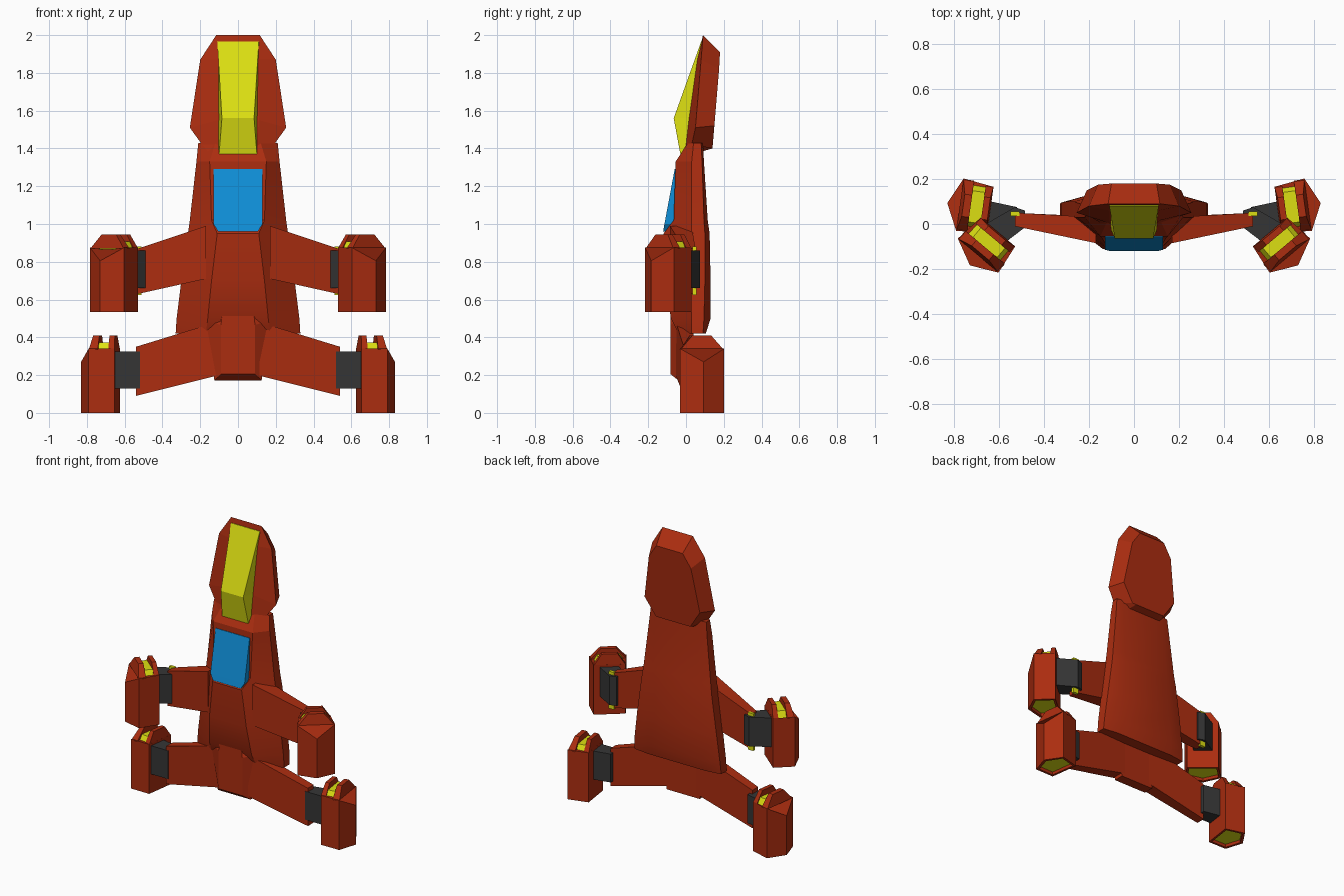
import bpy, bmesh, math
from mathutils import Vector

if "Cube" in bpy.data.objects:
    bpy.data.objects.remove(bpy.data.objects["Cube"])


def material(name, rgb):
    m = bpy.data.materials.new(name)
    m.use_nodes = True
    m.diffuse_color = (*rgb, 1)
    m.node_tree.nodes["Principled BSDF"].inputs["Base Color"].default_value = (*rgb, 1)
    return m


RED = material("rust red", (0.41, 0.026, 0.005))
YELLOW = material("bright yellow", (0.72, 0.74, 0.006))
BLUE = material("canopy blue", (0.005, 0.28, 0.70))
GREY = material("dark grey", (0.036, 0.036, 0.036))


def loft(name, rings, *mats, smooth=0, nozzle=False):
    """Skin a list of equal-length rings and cap both ends."""
    bm = bmesh.new()
    loops = [[bm.verts.new(p) for p in r] for r in rings]
    n = len(loops[0])
    for a, b in zip(loops, loops[1:]):
        for i in range(n):
            j = (i + 1) % n
            bm.faces.new((a[i], a[j], b[j], b[i]))
    base = bm.faces.new(loops[0])
    bm.faces.new(loops[-1])
    bmesh.ops.recalc_face_normals(bm, faces=bm.faces[:])
    if nozzle:
        bmesh.ops.inset_individual(bm, faces=[base], thickness=0.02)
        bmesh.ops.inset_individual(bm, faces=[base], thickness=0.002, depth=-0.02)
        base.material_index = 1
    me = bpy.data.meshes.new(name)
    bm.to_mesh(me)
    bm.free()
    for m in mats:
        me.materials.append(m)
    ob = bpy.data.objects.new(name, me)
    bpy.context.collection.objects.link(ob)
    if smooth:
        bpy.ops.object.select_all(action="DESELECT")
        ob.select_set(True)
        bpy.context.view_layer.objects.active = ob
        bpy.ops.object.shade_smooth_by_angle(angle=math.radians(smooth))
    return ob


def mirrored(half):
    """Close a right-hand chain of points with its mirror image."""
    return half + [(-x, y, z) for x, y, z in reversed(half)]


# Hull: height, front width and depth, side width and two depths, back width and depth
hull = [
    (0.42, 0.17, -0.04, 0.33, 0.03, 0.09, 0.22, 0.105),
    (0.50, 0.16, -0.08, 0.325, 0.03, 0.095, 0.20, 0.13),
    (0.70, 0.14, -0.11, 0.30, 0.03, 0.10, 0.20, 0.13),
    (0.95, 0.11, -0.118, 0.265, 0.03, 0.10, 0.18, 0.125),
    (1.02, 0.14, -0.065, 0.255, 0.03, 0.095, 0.17, 0.115),
    (1.33, 0.15, -0.055, 0.22, 0.03, 0.085, 0.16, 0.095),
    (1.43, 0.12, 0.01, 0.21, 0.04, 0.08, 0.15, 0.09),
]
loft("hull", [mirrored([(fw, fy, z), (sw, s1, z), (sw, s2, z), (bw, by, z)])
              for z, fw, fy, sw, s1, s2, bw, by in hull], RED, smooth=20)

# Blue canopy wedge
loft("canopy", [mirrored([(w, y, z), (w, -0.04, z)]) for w, y, z in
                [(0.105, -0.121, 0.96), (0.13, -0.114, 1.0), (0.13, -0.06, 1.29)]], BLUE)

# Head: recessed front, widest rim, smaller back plate
loft("head", [
    mirrored([(0.11, 0.085, 1.97), (0.11, 0.06, 1.87), (0.11, 0.015, 1.55),
              (0.10, 0.0, 1.42), (0.10, -0.025, 1.36)]),
    mirrored([(0.115, 0.09, 2.0), (0.2, 0.08, 1.87), (0.255, 0.05, 1.51),
              (0.19, 0.03, 1.42), (0.14, 0.0, 1.36)]),
    mirrored([(0.10, 0.18, 1.91), (0.16, 0.175, 1.82), (0.21, 0.15, 1.52),
              (0.13, 0.14, 1.40), (0.10, 0.14, 1.40)])], RED)
loft("head_ridge", [mirrored([(w, y, z), (0.11, b, z)]) for w, y, b, z in
                    [(0.11, 0.08, 0.1, 1.965), (0.085, -0.065, 0.06, 1.56),
                     (0.10, -0.03, 0.04, 1.37)]], YELLOW)


# Keel block with a bevelled front face
def keel_ring(y, top_w, shoulder, top, low_w, low):
    return mirrored([(top_w, y, top), (shoulder, y, top - 0.05), (low_w, y, low)])


loft("keel_block", [keel_ring(-0.082, 0.085, 0.09, 0.515, 0.09, 0.205),
                    keel_ring(-0.04, 0.10, 0.18, 0.545, 0.125, 0.172),
                    keel_ring(0.03, 0.10, 0.18, 0.545, 0.125, 0.172)], RED)


def wing(name, s, root, tip):
    rings = [[(s * x, f, lo), (s * x, b, lo), (s * x, b, hi), (s * x, f, hi)]
             for x, f, b, lo, hi in (root, tip)]
    loft(name, rings, RED)


def prism(name, s, plan, low, high, mat):
    loft(name, [[(s * x, y, z) for x, y in plan] for z in (low, high)], mat)


def pod(name, s, centre, angle):
    """Engine pod: five-sided body, two ridges and a glowing slot between."""
    origin, turn = Vector(centre), math.radians(angle)

    def place(u, v, z):
        x = origin.x + u * math.cos(turn) - v * math.sin(turn)
        y = origin.y + u * math.sin(turn) + v * math.cos(turn)
        return (s * x, y, origin.z + z)

    def rect(u0, u1, v, z):
        return [place(u0, -v, z), place(u1, -v, z), place(u1, v, z), place(u0, v, z)]

    plan = [(-0.062, -0.1), (0.075, -0.118), (0.132, 0), (0.075, 0.118), (-0.062, 0.1)]
    loft(name + "_body", [[place(u, v, 0) for u, v in plan],
                          [place(u, v, 0.27 if u > 0.1 else 0.34) for u, v in plan]],
         RED, YELLOW, nozzle=True)
    loft(name + "_inner_ridge", [rect(-0.062, -0.027, 0.1, 0.335),
                                 rect(-0.055, -0.027, 0.05, 0.41)], RED)
    loft(name + "_outer_ridge", [rect(0.027, 0.075, 0.115, 0.335),
                                 rect(0.027, 0.06, 0.05, 0.41)], RED)
    loft(name + "_slot", [rect(-0.028, 0.028, 0.095, 0.33),
                          rect(-0.028, 0.028, 0.07, 0.372)], YELLOW)


# Wings, joints and pods on both sides
for side, s in (("left", 1), ("right", -1)):
    wing(side + "_upper_wing", s, (0.17, -0.085, 0.03, 0.71, 0.99), (0.53, -0.01, 0.05, 0.63, 0.87))
    wing(side + "_lower_wing", s, (0.10, -0.055, 0.03, 0.20, 0.485), (0.54, -0.012, 0.05, 0.09, 0.35))
    prism(side + "_upper_joint", s, [(0.485, -0.015), (0.57, -0.08), (0.66, 0.0), (0.53, 0.075), (0.485, 0.06)],
          0.66, 0.86, GREY)
    prism(side + "_lower_joint", s, [(0.52, -0.015), (0.66, -0.015), (0.66, 0.105), (0.52, 0.075)],
          0.13, 0.325, GREY)
    prism(side + "_joint_light", s, [(0.51, 0.035), (0.55, 0.035), (0.55, 0.055), (0.51, 0.055)],
          0.625, 0.88, YELLOW)
    pod(side + "_upper_pod", s, (0.645, -0.083, 0.535), -50)
    pod(side + "_lower_pod", s, (0.70, 0.075, 0), 8)
